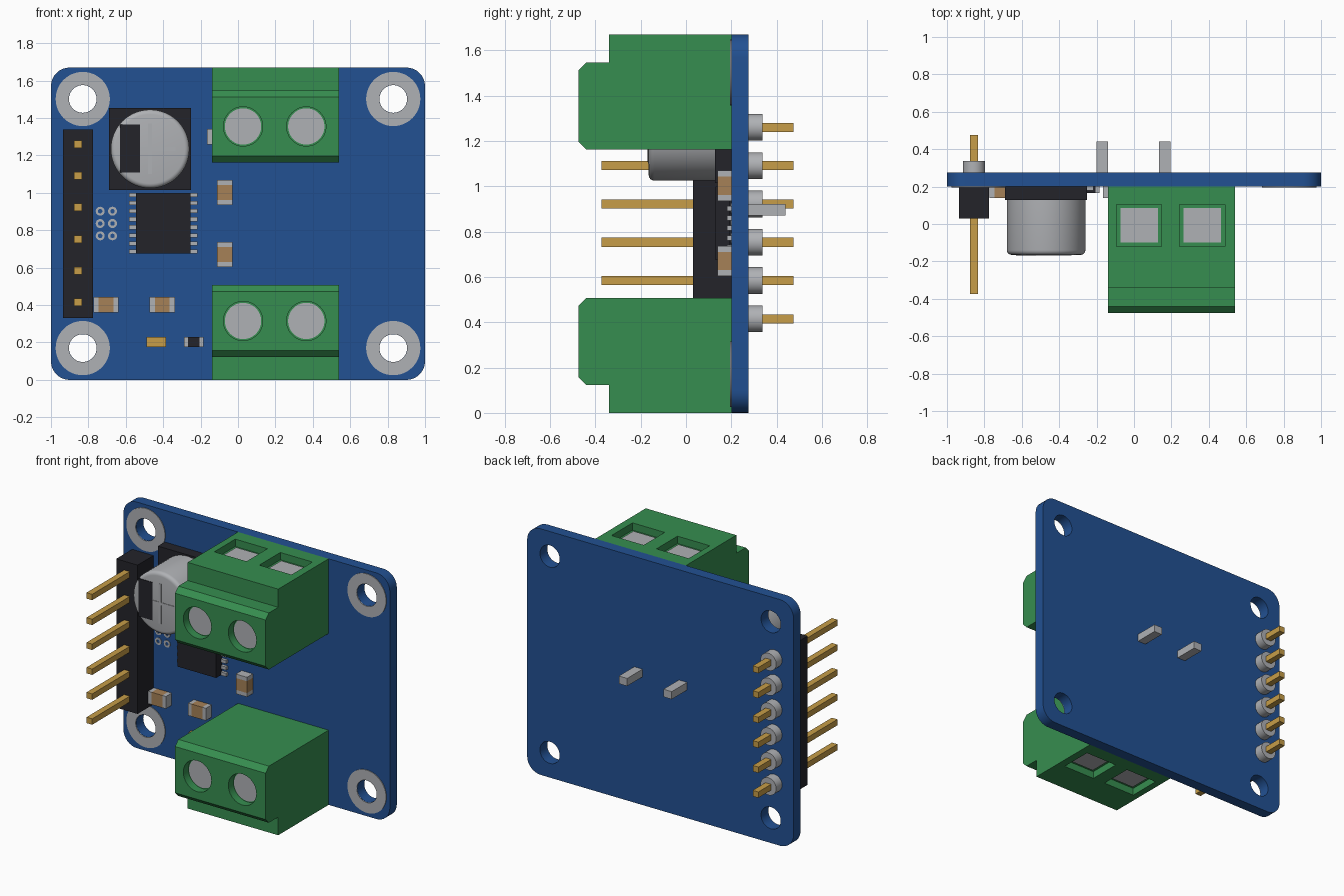
import bpy, bmesh, math
from mathutils import Vector

if "Cube" in bpy.data.objects:
    bpy.data.objects.remove(bpy.data.objects["Cube"])

H = 1.67            # board height
FRONT, BACK = 0.2, 0.275


def mat(name, rgb):
    m = bpy.data.materials.new(name)
    m.diffuse_color = (*rgb, 1)
    m.use_nodes = True
    m.node_tree.nodes["Principled BSDF"].inputs["Base Color"].default_value = m.diffuse_color
    return m


BLUE = mat("board blue", (0.016, 0.082, 0.29))
GREEN = mat("terminal green", (0.037, 0.27, 0.08))
SILVER = mat("silver", (0.43, 0.44, 0.46))
BLACK = mat("black plastic", (0.017, 0.017, 0.023))
GOLD = mat("gold", (0.57, 0.34, 0.065))
TAN = mat("ceramic tan", (0.38, 0.22, 0.095))


def finish(name, bm, m, smooth=False):
    bmesh.ops.recalc_face_normals(bm, faces=bm.faces)
    me = bpy.data.meshes.new(name)
    bm.to_mesh(me)
    bm.free()
    ob = bpy.data.objects.new(name, me)
    bpy.context.collection.objects.link(ob)
    me.materials.append(m)
    if smooth:
        bpy.ops.object.select_all(action='DESELECT')
        ob.select_set(True)
        bpy.context.view_layer.objects.active = ob
        bpy.ops.object.shade_smooth_by_angle(angle=math.radians(35))
    return ob


def box(name, x, y, z, m):
    """Box from (min, max) ranges."""
    bm = bmesh.new()
    bmesh.ops.create_cube(bm, size=1)
    for v in bm.verts:
        v.co = [r[0] + (c + 0.5) * (r[1] - r[0]) for c, r in zip(v.co, (x, y, z))]
    return finish(name, bm, m)


def prism(name, pts, offset, m, smooth=False):
    """Extrude a 3D polygon by an offset vector."""
    bm = bmesh.new()
    f = bm.faces.new([bm.verts.new(p) for p in pts])
    ext = bmesh.ops.extrude_face_region(bm, geom=[f], use_keep_orig=True)
    verts = [g for g in ext["geom"] if isinstance(g, bmesh.types.BMVert)]
    bmesh.ops.translate(bm, verts=verts, vec=Vector(offset))
    return finish(name, bm, m, smooth)


def lathe(name, x, z, profile, m, n=48, ring=False):
    """Revolve (radius, y) points about the y direction; ring closes the profile."""
    bm = bmesh.new()
    loops = [[bm.verts.new((x + r * math.cos(2 * math.pi * i / n), y,
                            z + r * math.sin(2 * math.pi * i / n)))
              for i in range(n)] for r, y in profile]
    pairs = list(zip(loops, loops[1:]))
    if ring:
        pairs.append((loops[-1], loops[0]))
    else:
        bm.faces.new(loops[0])
        bm.faces.new(loops[-1])
    for a, b in pairs:
        for i in range(n):
            j = (i + 1) % n
            bm.faces.new((a[i], a[j], b[j], b[i]))
    return finish(name, bm, m, True)


def cut(ob, cutters):
    """Subtract cutters, then remove them."""
    bpy.context.view_layer.objects.active = ob
    for c in cutters:
        mod = ob.modifiers.new("cut", 'BOOLEAN')
        mod.object, mod.operation, mod.solver = c, 'DIFFERENCE', 'EXACT'
        bpy.ops.object.modifier_apply(modifier=mod.name)
        bpy.data.objects.remove(c)
    bpy.ops.object.select_all(action='DESELECT')
    ob.select_set(True)
    bpy.ops.object.shade_smooth_by_angle(angle=math.radians(35))


# Circuit board with rounded corners and mounting holes
R = 0.1
outline = []
for cx, cz, a0 in ((1 - R, H - R, 0), (R - 1, H - R, 90), (R - 1, R, 180), (1 - R, R, 270)):
    for k in range(9):
        a = math.radians(a0 + k * 11.25)
        outline.append((cx + R * math.cos(a), FRONT, cz + R * math.sin(a)))
board = prism("circuit_board", outline, (0, BACK - FRONT, 0), BLUE)
holes = [(sx * 0.83, z) for sx in (-1, 1) for z in (0.17, 1.502)]
cut(board, [lathe("hole_cutter", x, z, [(0.074, 0.1), (0.074, 0.4)], BLUE) for x, z in holes])
for x, z in holes:
    lathe("mounting_pad", x, z, [(0.145, FRONT), (0.145, 0.195), (0.075, 0.195), (0.075, FRONT)],
          SILVER, ring=True)

# Small via rings
for x in (-0.737, -0.671):
    for z in (0.77, 0.836, 0.902):
        lathe("via_ring", x, z, [(0.024, FRONT), (0.024, 0.196), (0.012, 0.196), (0.012, FRONT)],
              SILVER, n=20, ring=True)


# Screw terminals, the upper one mirrored from the lower one
PROFILE = [(0.2, 0), (0.2, 0.507), (-0.44, 0.507), (-0.475, 0.472), (-0.475, 0.158),
           (-0.44, 0.123), (-0.34, 0.123), (-0.34, 0)]


def terminal(name, flip):
    def fz(z):
        return H - z if flip else z
    body = prism(name, [(-0.14, y, fz(z)) for y, z in PROFILE], (0.68, 0, 0), GREEN)
    cutters = []
    for x in (0.027, 0.365):
        cutters.append(lathe("screw_cutter", x, fz(0.315), [(0.105, -0.6), (0.105, -0.42)], GREEN))
        cutters.append(box("wire_cutter", (x - 0.121, x + 0.121), (-0.12, 0.105),
                           sorted((fz(-0.1), fz(0.05))), GREEN))
    cut(body, cutters)
    for x in (0.027, 0.365):
        lathe("terminal_screw", x, fz(0.315), [(0.097, -0.41), (0.097, -0.426)], SILVER)
        box("wire_contact", (x - 0.1, x + 0.1), (-0.1, 0.085), sorted((fz(0.043), fz(0.06))), SILVER)


terminal("lower_terminal", False)
terminal("upper_terminal", True)

# Terminal leads on the back
for x in (-0.17, 0.165):
    box("terminal_lead", (x - 0.031, x + 0.031), (0.26, 0.44), (0.87, 0.922), SILVER)

# Pin header
box("header_body", (-0.935, -0.775), (0.03, FRONT), (0.33, 1.34), BLACK)
for i in range(6):
    z = 0.415 + i * 0.169
    box("header_pin", (-0.876, -0.834), (-0.373, 0.475), (z - 0.02, z + 0.02), GOLD)
    lathe("solder_joint", -0.855, z, [(0.059, BACK - 0.005), (0.059, 0.338)], SILVER, n=32)

# Round capacitor with its base, polarity mark and cross
CX, CZ = -0.47, 1.235
box("capacitor_base", (CX - 0.22, CX + 0.22), (0.127, FRONT), (CZ - 0.22, CZ + 0.22), BLACK)
rim = [(0.185 + 0.025 * math.sin(math.radians(a)), -0.14 - 0.025 * math.cos(math.radians(a)))
       for a in (0, 22.5, 45, 67.5, 90)]
lathe("capacitor_can", CX, CZ, rim + [(0.21, 0.13)], SILVER, n=64)
box("polarity_mark", (-0.63, -0.525), (-0.169, -0.162), (1.108, 1.365), BLACK)
box("cross_upright", (CX - 0.01, CX + 0.01), (-0.168, -0.16), (CZ - 0.135, CZ + 0.135), SILVER)
for x in ((-0.53, CX - 0.01), (CX + 0.01, -0.335)):
    box("cross_arm", x, (-0.168, -0.16), (CZ - 0.01, CZ + 0.01), SILVER)

# Chip with eight legs per side
box("chip_body", (-0.545, -0.255), (0.13, 0.192), (0.675, 1.0), BLACK)
for s in (-1, 1):
    for i in range(8):
        z = 0.8375 + (i - 3.5) * 0.0433
        x = sorted((-0.4 + s * 0.14, -0.4 + s * 0.184))
        box("chip_leg", x, (0.18, FRONT), (z - 0.011, z + 0.011), SILVER)


# Small two-ended parts: centre, half length, half width, end length, height
def chip_part(name, x, z, hl, hw, end, height, m, upright=False, end_mat=SILVER):
    y = (FRONT - height, FRONT)
    for a, b, mm, nm in ((-hl, end - hl, end_mat, name + "_end"),
                         (end - hl, hl - end, m, name + "_body"),
                         (hl - end, hl, end_mat, name + "_end")):
        if upright:
            box(nm, (x - hw, x + hw), y, (z + a, z + b), mm)
        else:
            box(nm, (x + a, x + b), y, (z - hw, z + hw), mm)


for x, z, up in ((-0.071, 1.002, True), (-0.071, 0.67, True), (-0.705, 0.402, False),
                 (-0.405, 0.402, False), (-0.1, 1.3, False)):
    chip_part("ceramic_capacitor", x, z, 0.067, 0.042, 0.027, 0.062, TAN, up)
chip_part("resistor", -0.237, 0.202, 0.053, 0.027, 0.023, 0.033, BLACK)
chip_part("indicator_light", -0.437, 0.202, 0.053, 0.027, 0.023, 0.033, GOLD, end_mat=GOLD)
